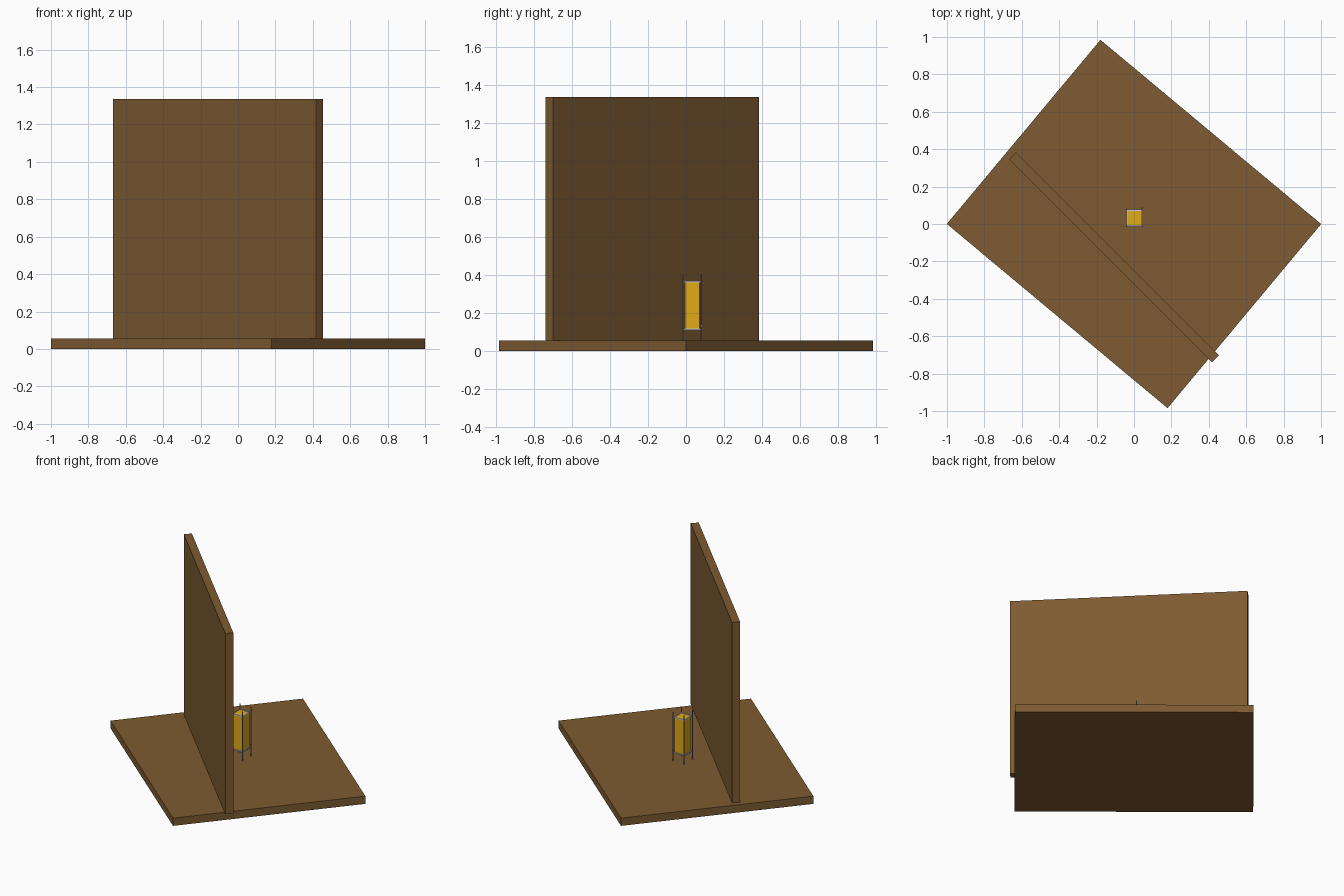
import bpy, bmesh, math
from mathutils import Matrix, Vector

if "Cube" in bpy.data.objects:
    bpy.data.objects.remove(bpy.data.objects["Cube"])


def mat(name, col):
    m = bpy.data.materials.new(name)
    m.diffuse_color = (*col, 1)
    m.use_nodes = True
    m.node_tree.nodes["Principled BSDF"].inputs["Base Color"].default_value = m.diffuse_color
    return m


wood = mat("brown wood", (0.21, 0.105, 0.032))
gold = mat("amber paper", (0.75, 0.40, 0.008))
steel = mat("grey steel", (0.22, 0.27, 0.34))
pale = mat("pale trim", (0.62, 0.66, 0.70))


def finish(name, bm, m):
    me = bpy.data.meshes.new(name)
    bm.to_mesh(me)
    bm.free()
    ob = bpy.data.objects.new(name, me)
    me.materials.append(m)
    bpy.context.collection.objects.link(ob)
    return ob


def add_box(bm, centre, size, angle=0):
    bmesh.ops.create_cube(bm, size=1, matrix=Matrix.Translation(centre)
                          @ Matrix.Rotation(math.radians(angle), 4, 'Z')
                          @ Matrix.Diagonal((*size, 1)))


def box(name, centre, size, m, angle=0):
    bm = bmesh.new()
    add_box(bm, centre, size, angle)
    return finish(name, bm, m)


def add_rod(bm, a, b, r):
    a, b = Vector(a), Vector(b)
    rot = (b - a).to_track_quat('Z', 'Y').to_matrix().to_4x4()
    bmesh.ops.create_cone(bm, cap_ends=True, segments=8, radius1=r, radius2=r,
                          depth=(b - a).length,
                          matrix=Matrix.Translation((a + b) / 2) @ rot)


# floor and standing wall
box("floor", (0, 0, 0.0275), (1.537, 1.282, 0.055), wood, -39.85)
box("wall", (-0.107, -0.177, 0.695), (1.535, 0.053, 1.28), wood, -45)

# lantern body
CX, CY = 0.002, 0.033
box("lantern_body", (CX, CY, 0.24), (0.076, 0.076, 0.25), gold)

# corner rods
HX, HY = 0.043, 0.047
bm = bmesh.new()
corners = [(CX + sx * HX, CY + sy * HY) for sx, sy in
           ((-1, -1), (1, -1), (1, 1), (-1, 1))]
for x, y in corners:
    add_rod(bm, (x, y, 0.055), (x, y, 0.403), 0.0035)
finish("corner_rods", bm, steel)

# upper and lower trim rails joining the rods
bm = bmesh.new()
for z in (0.114, 0.365):
    for s in (-1, 1):
        add_box(bm, (CX, CY + s * 0.041, z), (0.084, 0.007, 0.007))
        add_box(bm, (CX + s * 0.0395, CY, z), (0.005, 0.088, 0.007))
finish("trim_rails", bm, pale)

# small latch on one rod
box("latch", (CX + HX, CY + HY + 0.002, 0.132), (0.008, 0.010, 0.008), steel)
